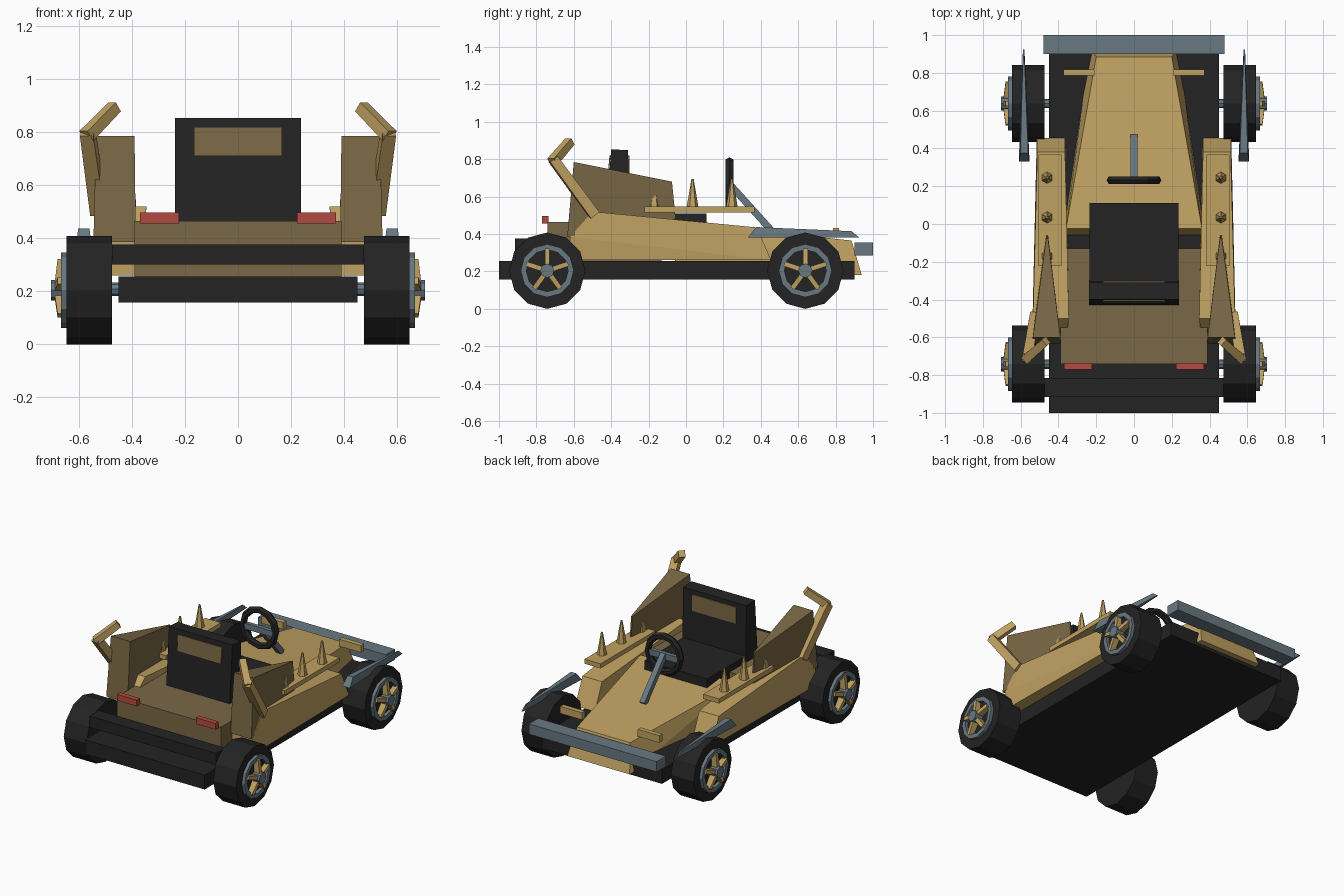
import bpy, bmesh, math
from mathutils import Vector, Matrix

if "Cube" in bpy.data.objects:
    bpy.data.objects.remove(bpy.data.objects["Cube"])


def material(name, r, g, b):
    m = bpy.data.materials.new(name)
    m.diffuse_color = (r, g, b, 1)
    m.use_nodes = True
    m.node_tree.nodes["Principled BSDF"].inputs["Base Color"].default_value = m.diffuse_color
    return m


GOLD = material("gold paint", .53, .36, .122)
TAN = material("dark tan paint", .195, .138, .061)
BLACK = material("black rubber", .017, .017, .017)
STEEL = material("blue steel", .14, .19, .225)
RED = material("red lamp", .45, .07, .052)


def finish(name, bm, mat):
    bmesh.ops.recalc_face_normals(bm, faces=bm.faces)
    me = bpy.data.meshes.new(name)
    bm.to_mesh(me)
    bm.free()
    me.materials.append(mat)
    ob = bpy.data.objects.new(name, me)
    bpy.context.collection.objects.link(ob)
    return ob


def hull(name, pts, mat, side=1):
    """Convex solid through a few corner points."""
    bm = bmesh.new()
    for x, y, z in pts:
        bm.verts.new((x * side, y, z))
    bmesh.ops.convex_hull(bm, input=bm.verts[:])
    bmesh.ops.dissolve_limit(bm, angle_limit=.01, verts=bm.verts[:], edges=bm.edges[:])
    return finish(name, bm, mat)


def box(name, x0, x1, y0, y1, z0, z1, mat, side=1):
    return hull(name, [(x, y, z) for x in (x0, x1) for y in (y0, y1) for z in (z0, z1)], mat, side)


def rod(name, a, b, r0, r1, n, mat, turn=0):
    """Tapered prism from a to b."""
    a, b = Vector(a), Vector(b)
    bm = bmesh.new()
    rot = (b - a).to_track_quat('Z', 'Y').to_matrix().to_4x4()
    bmesh.ops.create_cone(bm, cap_ends=True, segments=n, radius1=r0, radius2=r1, depth=(b - a).length,
                          matrix=Matrix.Translation((a + b) / 2) @ rot @ Matrix.Rotation(turn, 4, 'Z'))
    return finish(name, bm, mat)


def ring(name, centre, profile, n, axis, mat):
    """Revolve a closed (radius, offset) profile about the x or y axis."""
    bm = bmesh.new()
    loops = []
    for i in range(n):
        t = 2 * math.pi * i / n
        loop = []
        for r, o in profile:
            u, v = r * math.sin(t), r * math.cos(t)
            p = (o, u, v) if axis == 'x' else (u, o, v)
            loop.append(bm.verts.new(Vector(centre) + Vector(p)))
        loops.append(loop)
    k = len(profile)
    for i in range(n):
        for j in range(k):
            bm.faces.new((loops[i][j], loops[i][(j + 1) % k],
                          loops[(i + 1) % n][(j + 1) % k], loops[(i + 1) % n][j]))
    return finish(name, bm, mat)


# chassis, bumpers and rear deck
box("chassis", -.45, .45, -1, .9, .158, .255, BLACK)
box("rear_bumper", -.475, .475, -.915, -.815, .3, .377, BLACK)
box("front_bumper", -.48, .48, .9, 1, .285, .355, STEEL)
box("rear_deck", -.39, .39, -.74, -.13, .25, .465, TAN)

# sloping nose
hull("nose", [(s * x, y, z) for s in (-1, 1) for x, y, z in
              ((.36, -.025, .465), (.375, -.06, .25), (.2, .885, .365), (.235, .94, .18), (.24, .9, .18))], GOLD)

# seat with head panels front and back
box("seat_cushion", -.235, .235, -.42, .11, .4, .51, BLACK)
hull("seat_back", [(s * .238, y, z) for s in (-1, 1) for y, z in
                   ((-.43, .46), (-.30, .46), (-.40, .853), (-.31, .848))], BLACK)
for name, y0, y1, d in (("rear", -.413, -.403, -.006), ("front", -.3065, -.309, .006)):
    hull("head_panel_" + name, [(s * .165, y + o, z) for s in (-1, 1) for o in (0, d)
                                for y, z in ((y0, .71), (y1, .82))], TAN)

# steering wheel
WHEEL = (0, .232, .665)
ring("steering_wheel", WHEEL, [(.122 + .023 * math.cos(a * math.pi / 3), .024 * math.sin(a * math.pi / 3))
                               for a in range(6)], 12, 'y', BLACK)
box("steering_spoke", -.115, .115, .218, .246, .635, .675, STEEL)
rod("steering_column", (0, .235, .665), (0, .46, .415), .026, .026, 4, STEEL, math.pi / 4)

for s, side in ((-1, "left"), (1, "right")):
    # side pod
    hull("side_pod_" + side, [
        (.36, -.62, .26), (.53, -.62, .26), (.36, -.62, .385), (.54, -.62, .385),
        (.345, -.5, .52), (.535, -.5, .52), (.365, .38, .435), (.512, .38, .435),
        (.365, .455, .26), (.515, .455, .26)], GOLD, s)
    # rear fin, wedge shaped towards the front
    hull("fin_" + side, [
        (.385, -.635, .385), (.545, -.635, .385), (.39, -.6, .785), (.535, -.6, .785),
        (.455, -.075, .68), (.465, -.075, .68), (.455, -.055, .48), (.465, -.055, .48)], TAN, s)
    # bent horn
    rod("horn_lower_" + side, (s * .525, -.49, .50), (s * .567, -.71, .80), .04, .036, 4, GOLD, math.pi / 4)
    rod("horn_upper_" + side, (s * .572, -.715, .785), (s * .465, -.62, .895), .033, .03, 4, GOLD, math.pi / 4)
    # spiked rail
    box("spike_rail_" + side, .385, .505, -.222, .367, .515, .546, GOLD, s)
    for i, y in enumerate((-.17, .035, .245)):
        rod(f"spike_{side}_{i}", (s * .46, y, .54), (s * .46, y, .695), .032, .006, 6, GOLD)
    # lamps
    box("tail_lamp_" + side, .222, .37, -.77, -.735, .455, .497, RED, s)
    box("nose_lamp_" + side, .21, .373, .785, .818, .385, .433, GOLD, s)
    # front fender blade
    hull("fender_" + side, [
        (.553, .33, .38), (.61, .33, .38), (.56, .375, .437), (.602, .375, .437),
        (.58, .885, .415), (.588, .885, .415), (.58, .925, .382), (.588, .925, .382)], STEEL, s)

    # wheels
    for y, end in ((-.742, "rear"), (.638, "front")):
        tag, c = f"_{end}_{side}", (0, y, .204)
        rod("tyre" + tag, (s * .475, y, .204), (s * .647, y, .204), .204, .204, 12, BLACK, math.pi / 2)
        ring("rim" + tag, c, [(.112, s * .64), (.142, s * .64), (.142, s * .668), (.112, s * .668)], 12, 'x', STEEL)
        for i in range(5):
            t = 2 * math.pi * i / 5
            u, v = math.sin(t), math.cos(t)
            hull(f"spoke_{i}" + tag, [(s * x, y + r * u + w * v, .204 + r * v - w * u)
                                      for x, r in ((.64, .02), (.692, .02), (.64, .118), (.68, .118))
                                      for w in (-.013, .013)], GOLD)
        rod("hub" + tag, (s * .64, y, .204), (s * .705, y, .204), .038, .038, 8, STEEL)

# axles
for y, end in ((-.742, "rear"), (.638, "front")):
    rod("axle_" + end, (-.5, y, .208), (.5, y, .208), .025, .025, 8, STEEL)
